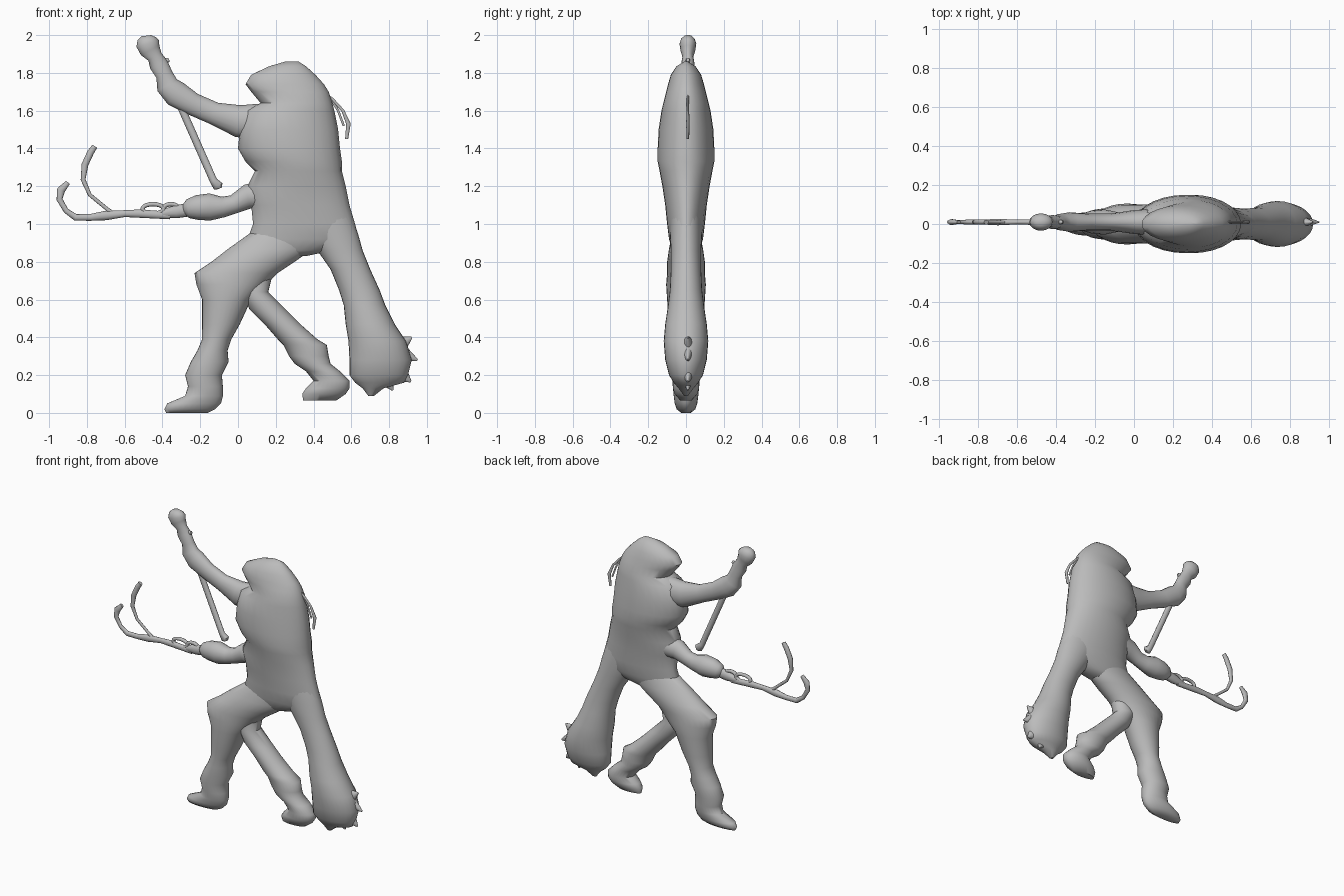
import bpy
import bmesh
import math
from mathutils import Vector

old_cube = bpy.data.objects.get("Cube")
if old_cube:
    bpy.data.objects.remove(old_cube, do_unlink=True)

# One plain material for the whole figure
grey = bpy.data.materials.new("plain_grey")
grey.use_nodes = True
colour = (0.5, 0.5, 0.5, 1)
grey.diffuse_color = colour
grey.node_tree.nodes["Principled BSDF"].inputs["Base Color"].default_value = colour


def finish(name, bm):
    """Turn a bmesh into a smooth, coloured object."""
    bmesh.ops.recalc_face_normals(bm, faces=bm.faces)
    mesh = bpy.data.meshes.new(name)
    bm.to_mesh(mesh)
    bm.free()
    mesh.materials.append(grey)
    obj = bpy.data.objects.new(name, mesh)
    bpy.context.collection.objects.link(obj)
    bpy.ops.object.select_all(action="DESELECT")
    obj.select_set(True)
    bpy.context.view_layer.objects.active = obj
    bpy.ops.object.shade_smooth_by_angle(angle=math.radians(50))
    return obj


def loft(name, sections, sides):
    """Skin elliptical sections given as (centre, side vector, half depth)."""
    bm = bmesh.new()
    rings = []
    for centre, side, depth in sections:
        ring = []
        for i in range(sides):
            angle = math.tau * i / sides
            offset = side * math.cos(angle) + Vector((0, depth * math.sin(angle), 0))
            ring.append(bm.verts.new(centre + offset))
        rings.append(ring)
    for lower, upper in zip(rings, rings[1:]):
        for i in range(sides):
            j = (i + 1) % sides
            bm.faces.new((lower[i], lower[j], upper[j], upper[i]))
    bm.faces.new(rings[0])
    bm.faces.new(rings[-1])
    return finish(name, bm)


def stacked(name, rows, sides=28):
    """Body part from level rows: height, right edge, left edge, half depth."""
    sections = []
    for z, x_min, x_max, depth in rows:
        centre = Vector(((x_min + x_max) / 2, 0, z))
        side = Vector(((x_max - x_min) / 2, 0, 0))
        sections.append((centre, side, depth))
    return loft(name, sections, sides)


def limb(name, path, flatness=0.8, sides=16, y=0.01):
    """Tube along a path of (x, z, radius), lying in the upright plane."""
    points = [Vector((x, y, z)) for x, z, radius in path]
    sections = []
    for i, point in enumerate(points):
        before = points[max(i - 1, 0)]
        after = points[min(i + 1, len(points) - 1)]
        along = (after - before).normalized()
        radius = path[i][2]
        side = Vector((-along.z, 0, along.x)) * radius
        sections.append((point, side, radius * flatness))
    return loft(name, sections, sides)


def link(name, x, z, length, height, thickness=0.012):
    """Flattened closed ring of the chain."""
    bm = bmesh.new()
    around, sides = 20, 8
    grid = []
    for i in range(around):
        a = math.tau * i / around
        ring = []
        for j in range(sides):
            b = math.tau * j / sides
            grow = thickness * math.cos(b)
            ring.append(bm.verts.new((
                x + (length + grow) * math.cos(a),
                0.01 + thickness * math.sin(b),
                z + (height + grow) * math.sin(a))))
        grid.append(ring)
    for i in range(around):
        here, there = grid[i], grid[(i + 1) % around]
        for j in range(sides):
            k = (j + 1) % sides
            bm.faces.new((here[j], there[j], there[k], here[k]))
    return finish(name, bm)


# Hooded head, neck and torso
stacked("head_and_torso", [
    (1.86, .25, .32, .01), (1.835, .165, .36, .05), (1.79, .07, .41, .08),
    (1.74, .04, .455, .095), (1.7, .07, .48, .105), (1.64, .12, .5, .12),
    (1.6, .04, .51, .13), (1.5, .01, .53, .145), (1.4, 0, .54, .15),
    (1.33, .04, .55, .15), (1.28, .09, .55, .14), (1.2, .05, .57, .125),
    (1.1, .07, .59, .11), (1, .08, .62, .1), (.92, .05, .64, .09),
    (.86, .06, .5, .07), (.83, .1, .36, .05)])

# Long cape tail with a heavy ragged end
stacked("cape_tail", [
    (1.05, .28, .6, .085), (.95, .35, .635, .085), (.86, .42, .66, .08),
    (.76, .49, .7, .08), (.65, .535, .75, .085), (.57, .56, .78, .095),
    (.47, .57, .83, .11), (.38, .585, .89, .118), (.28, .59, .92, .11),
    (.2, .59, .9, .09), (.16, .62, .88, .065), (.13, .66, .77, .04),
    (.09, .69, .72, .01)])

# Ragged tips at the end of the cape
for i, (x, z, dx, dz) in enumerate([
        (.88, .31, .07, -.03), (.87, .37, .05, .03),
        (.87, .2, .045, -.035), (.79, .17, .03, -.05)]):
    limb(f"cape_tip_{i}", [(x - dx, z - dz, .06), (x, z, .04),
                           (x + dx, z + dz, .005)], flatness=.7)

# Leading leg with bent knee, boot and toe
stacked("front_leg", [
    (.97, .09, .45, .07), (.87, -.05, .4, .09), (.8, -.14, .3, .1),
    (.74, -.23, .21, .1), (.68, -.22, .15, .105), (.6, -.19, .07, .1),
    (.47, -.19, .01, .09), (.39, -.19, -.035, .08), (.33, -.215, -.055, .08),
    (.27, -.25, -.05, .08), (.2, -.28, -.085, .075), (.14, -.265, -.08, .07),
    (.09, -.28, -.08, .065), (.05, -.375, -.09, .06), (.02, -.39, -.12, .05),
    (0, -.38, -.16, .025)])

# Trailing leg and boot
stacked("back_leg", [
    (.72, .03, .18, .06), (.64, .02, .16, .07), (.55, .06, .25, .075),
    (.47, .14, .33, .075), (.39, .21, .42, .08), (.36, .24, .47, .08),
    (.3, .27, .48, .075), (.26, .3, .49, .075), (.22, .36, .54, .07),
    (.17, .4, .59, .07), (.13, .36, .59, .07), (.1, .34, .57, .06),
    (.065, .345, .52, .03)])

# Raised arm ending in a fist
limb("raised_arm", [
    (.15, 1.54, .1), (0, 1.545, .085), (-.125, 1.585, .06),
    (-.24, 1.635, .06), (-.33, 1.69, .07), (-.375, 1.735, .06),
    (-.39, 1.79, .045), (-.42, 1.845, .05), (-.44, 1.885, .04),
    (-.465, 1.92, .055), (-.478, 1.955, .062), (-.483, 1.98, .05),
    (-.485, 1.997, .025)], flatness=.72)
limb("wrist_guard", [(-.46, 1.84, .02), (-.42, 1.85, .03), (-.365, 1.87, .01)])

# Stick hanging from the raised hand
limb("stick", [(-.31, 1.64, .02), (-.28, 1.57, .02), (-.13, 1.23, .02),
               (-.105, 1.2, .028), (-.1, 1.187, .015)], sides=10)

# Lower arm reaching forward
limb("forward_arm", [
    (.18, 1.16, .08), (.05, 1.145, .065), (-.02, 1.105, .05),
    (-.08, 1.09, .055), (-.15, 1.09, .072), (-.22, 1.087, .065),
    (-.265, 1.08, .05), (-.29, 1.075, .025)], flatness=.9)

# Chain and two curved prongs held in the forward hand
limb("chain_handle", [(-.26, 1.075, .035), (-.33, 1.065, .035),
                      (-.4, 1.055, .02)], flatness=.7, sides=10)
link("large_link", -.45, 1.08, .055, .025)
link("small_link", -.355, 1.08, .04, .025)
limb("lower_prong", [
    (-.36, 1.045, .02), (-.52, 1.055, .022), (-.6, 1.055, .018),
    (-.7, 1.045, .025), (-.78, 1.035, .018), (-.86, 1.035, .018),
    (-.91, 1.07, .014), (-.945, 1.13, .016), (-.937, 1.18, .022),
    (-.9, 1.22, .013)], flatness=.7, sides=10)
limb("upper_prong", [
    (-.66, 1.05, .015), (-.7, 1.085, .01), (-.785, 1.155, .01),
    (-.82, 1.235, .013), (-.81, 1.315, .018), (-.78, 1.38, .018),
    (-.758, 1.412, .015)], flatness=.8, sides=10)

# Loose strands behind the shoulders
limb("outer_strand", [
    (.44, 1.7, .008), (.5, 1.66, .008), (.555, 1.6, .008),
    (.585, 1.53, .012), (.575, 1.45, .008)], sides=8)
limb("inner_strand", [(.48, 1.68, .006), (.53, 1.6, .006),
                      (.56, 1.52, .006)], sides=8)
